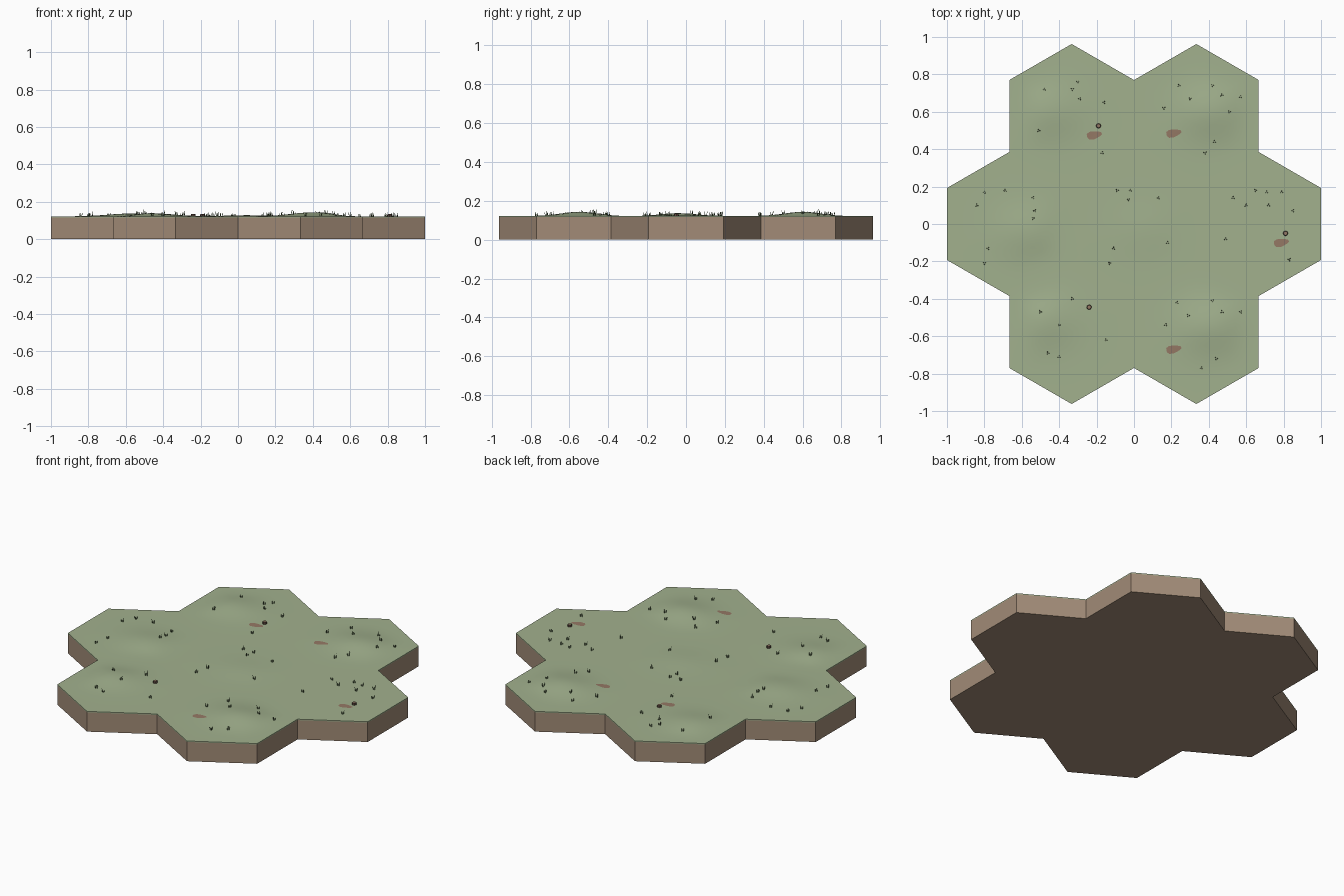
import bpy, bmesh, math, random
from mathutils import Vector, Matrix

if "Cube" in bpy.data.objects:
    bpy.data.objects.remove(bpy.data.objects["Cube"])

random.seed(4)
APOTHEM = 1 / 3
RADIUS = APOTHEM * 2 / math.sqrt(3)
EARTH_TOP, TURF_TOP = 0.116, 0.122
CENTRES = [Vector((0, 0))] + [
    Vector((math.cos(a), math.sin(a))) * 2 * APOTHEM
    for a in (math.radians(60 * i) for i in range(6))]


def material(name, rgb):
    m = bpy.data.materials.new(name)
    m.diffuse_color = (*rgb, 1)
    m.use_nodes = True
    m.node_tree.nodes["Principled BSDF"].inputs["Base Color"].default_value = m.diffuse_color
    return m


GRASS = material("grass green", (0.36, 0.44, 0.27))
EARTH = material("earth brown", (0.36, 0.26, 0.185))
BLADE = material("dark blade green", (0.09, 0.14, 0.06))
DIRT = material("reddish dirt", (0.30, 0.19, 0.13))
BARK = material("dark bark", (0.10, 0.06, 0.045))


def finish(bm, name, mat, smooth=False):
    me = bpy.data.meshes.new(name)
    bm.to_mesh(me)
    bm.free()
    me.materials.append(mat)
    ob = bpy.data.objects.new(name, me)
    bpy.context.collection.objects.link(ob)
    if smooth:
        bpy.ops.object.select_all(action='DESELECT')
        ob.select_set(True)
        bpy.context.view_layer.objects.active = ob
        bpy.ops.object.shade_smooth_by_angle(angle=math.radians(35))
    return ob


# Low rises, faded out towards the border of each tile
HILLS = [(0.40, -0.55, 0.022), (0.40, 0.60, 0.022), (-0.48, -0.52, 0.017),
         (-0.46, 0.60, 0.017), (-0.58, -0.04, 0.015), (0.05, -0.03, 0.006)]


def height(x, y):
    p = Vector((x, y))
    local = p - min(CENTRES, key=lambda c: (p - c).length)
    d = max(abs(local.x * math.cos(a) + local.y * math.sin(a))
            for a in (0, math.pi / 3, 2 * math.pi / 3)) / APOTHEM
    t = min(1, max(0, (1 - d) / 0.55))
    rise = sum(h * math.exp(-((x - cx) / 0.16) ** 2 - ((y - cy) / 0.13) ** 2)
               for cx, cy, h in HILLS)
    return TURF_TOP + rise * t * t * (3 - 2 * t)


def hex_sheet(bm, z, cuts):
    """Seven joined hexagons made of triangles; returns the new vertices."""
    old = set(bm.verts)
    for c in CENTRES:
        ring = [bm.verts.new((c.x + RADIUS * math.sin(i * math.pi / 3),
                              c.y + RADIUS * math.cos(i * math.pi / 3), z))
                for i in range(6)]
        mid = bm.verts.new((c.x, c.y, z))
        for i in range(6):
            bm.faces.new((mid, ring[i], ring[(i + 1) % 6]))
    new = [v for v in bm.verts if v not in old]
    bmesh.ops.remove_doubles(bm, verts=new, dist=1e-4)
    if cuts:
        edges = [e for e in bm.edges if e.verts[0] not in old]
        bmesh.ops.subdivide_edges(bm, edges=edges, cuts=cuts, use_grid_fill=True)
    return [v for v in bm.verts if v not in old]


def hex_plate(name, z0, z1, mat, cuts=0, hilly=False):
    bm = bmesh.new()
    hex_sheet(bm, z0, cuts)
    rim = [e for e in bm.edges if e.is_boundary]
    out = bmesh.ops.extrude_edge_only(bm, edges=rim)["geom"]
    for v in out:
        if isinstance(v, bmesh.types.BMVert):
            v.co.z = z1
    top = hex_sheet(bm, z1, cuts)
    bmesh.ops.remove_doubles(bm, verts=bm.verts[:], dist=1e-4)
    if hilly:
        for v in bm.verts:
            if v.co.z > (z0 + z1) / 2:
                v.co.z = height(v.co.x, v.co.y)
    bmesh.ops.recalc_face_normals(bm, faces=bm.faces[:])
    return finish(bm, name, mat, hilly)


hex_plate("earth_base", 0, EARTH_TOP, EARTH)
hex_plate("turf", EARTH_TOP, TURF_TOP, GRASS, 7, True)

# Dirt patches draped on the turf
bm = bmesh.new()
for x, y in [(-0.215, 0.475), (0.21, 0.485), (0.785, -0.10), (0.21, -0.67)]:
    def drop(px, py):
        return bm.verts.new((px, py, height(px, py) + 0.002))
    mid = drop(x, y)
    ring = []
    for i in range(12):
        a = i * math.pi / 6
        r = 1 + 0.12 * math.sin(3 * a + 1)
        ring.append(drop(x + 0.041 * r * math.cos(a),
                         y + 0.022 * r * math.sin(a) + 0.006 * math.cos(a)))
    for i in range(12):
        bm.faces.new((mid, ring[i], ring[(i + 1) % 12]))
finish(bm, "dirt_patches", DIRT)

# Small stumps with a paler cut top
bm = bmesh.new()
for x, y in [(-0.19, 0.525), (0.81, -0.05), (-0.24, -0.445)]:
    bmesh.ops.create_cone(bm, cap_ends=True, segments=8, radius1=0.014,
                          radius2=0.011, depth=0.014,
                          matrix=Matrix.Translation((x, y, height(x, y) + 0.005)))
stumps = finish(bm, "stumps", BARK)
stumps.data.materials.append(DIRT)
for f in stumps.data.polygons:
    f.material_index = int(f.normal.z > 0.9)

# Grass tufts: three leaning blades at each spot
TUFTS = [
    (-.48, .72), (-.33, .72), (-.30, .76), (-.29, .67), (-.16, .65), (-.51, .50),
    (-.17, .38), (-.80, .17), (-.84, .10), (-.69, .18), (-.54, .14), (-.53, .07),
    (-.54, .03), (-.78, -.13), (-.80, -.21), (-.09, .18), (-.02, .18), (-.03, .13),
    (.13, .14), (-.11, -.13), (-.13, -.21), (.16, .62), (.24, .74), (.30, .67),
    (.42, .74), (.47, .69), (.57, .68), (.51, .60), (.43, .44), (.38, .38),
    (.53, .14), (.60, .10), (.65, .18), (.71, .17), (.79, .17), (.72, .10),
    (.85, .07), (.49, -.08), (.83, -.19), (-.50, -.47), (-.33, -.40), (-.40, -.54),
    (-.15, -.62), (-.46, -.69), (-.40, -.71), (.17, -.54), (.23, -.42), (.29, -.49),
    (.42, -.41), (.47, -.47), (.57, -.47), (.44, -.72), (.36, -.77), (.18, -.10)]
bm = bmesh.new()
for x, y in TUFTS:
    turn = random.uniform(0, math.tau)
    for i in range(3):
        a = turn + i * math.tau / 3
        h = random.uniform(0.014, 0.026)
        px, py = x + 0.005 * math.cos(a), y + 0.005 * math.sin(a)
        m = (Matrix.Translation((px, py, height(px, py) - 0.001))
             @ Matrix.Rotation(a, 4, 'Z') @ Matrix.Rotation(0.2, 4, 'Y')
             @ Matrix.Translation((0, 0, h / 2)))
        bmesh.ops.create_cone(bm, cap_ends=True, segments=3, radius1=0.003,
                              radius2=0.0004, depth=h, matrix=m)
finish(bm, "grass_tufts", BLADE)
